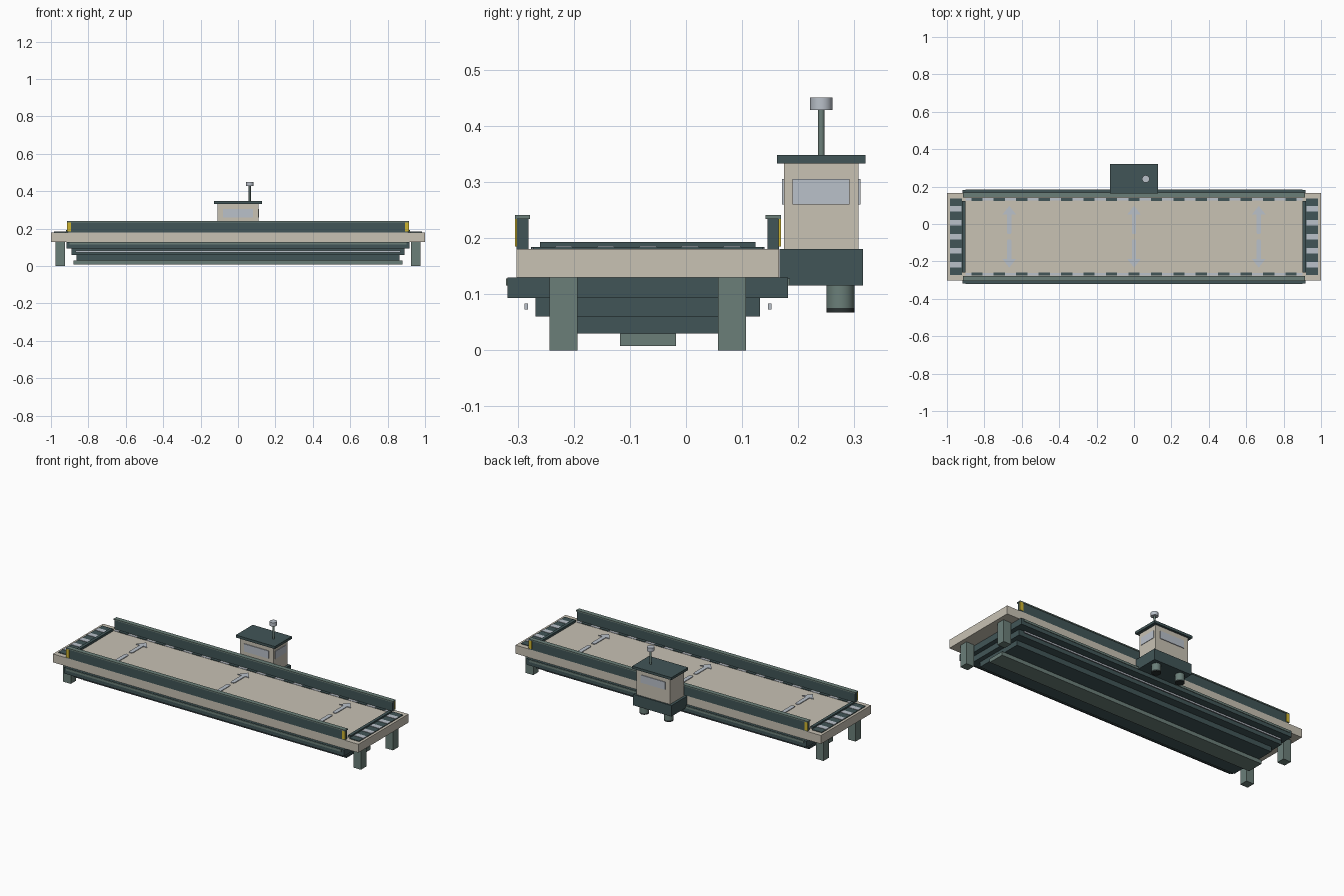
import bpy, bmesh, math

if "Cube" in bpy.data.objects:
    bpy.data.objects.remove(bpy.data.objects["Cube"])

YC = -0.068  # centre line of the deck


def mat(name, rgb):
    m = bpy.data.materials.new(name)
    m.diffuse_color = (*rgb, 1)
    m.use_nodes = True
    m.node_tree.nodes["Principled BSDF"].inputs["Base Color"].default_value = m.diffuse_color
    return m


DARK = mat("dark_green", (0.053, 0.091, 0.095))
BEIGE = mat("beige", (0.578, 0.539, 0.456))
GREEN = mat("grey_green", (0.147, 0.212, 0.191))
LIGHT = mat("light_grey", (0.491, 0.533, 0.591))
YELLOW = mat("yellow", (0.62, 0.46, 0.03))
BLACK = mat("near_black", (0.022, 0.03, 0.03))


def finish(name, bm, m):
    bmesh.ops.recalc_face_normals(bm, faces=bm.faces)
    me = bpy.data.meshes.new(name)
    bm.to_mesh(me)
    bm.free()
    me.materials.append(m)
    ob = bpy.data.objects.new(name, me)
    bpy.context.collection.objects.link(ob)
    return ob


def box(name, x, y, z, m):
    """Box from (min, max) ranges."""
    bm = bmesh.new()
    bmesh.ops.create_cube(bm, size=1)
    for v in bm.verts:
        for i, (a, b) in enumerate((x, y, z)):
            v.co[i] = a if v.co[i] < 0 else b
    return finish(name, bm, m)


def cyl(name, x, y, z, r, m, n=16):
    bpy.ops.mesh.primitive_cylinder_add(vertices=n, radius=r, depth=z[1] - z[0],
                                        location=(x, y, (z[0] + z[1]) / 2))
    ob = bpy.context.object
    ob.name = name
    ob.data.materials.append(m)
    bpy.ops.object.shade_smooth_by_angle(angle=math.radians(40))
    return ob


def span(c, h):
    return (c - h, c + h)


def side(s, a, b):
    """Range at distance a..b from the centre line, on side s."""
    return tuple(sorted((YC + s * a, YC + s * b)))


def end(s, a, b):
    return tuple(sorted((s * a, s * b)))


# Deck and stepped hull
box("deck", (-1, 1), span(YC, 0.234), (0.13, 0.18), BEIGE)
for i, (hx, hy, z0, z1) in enumerate(((0.917, 0.25, 0.093, 0.13),
                                      (0.89, 0.20, 0.06, 0.093),
                                      (0.863, 0.15, 0.03, 0.06))):
    box(f"hull_step_{i}", (-hx, hx), span(YC, hy), (z0, z1), DARK)
box("keel", (-0.88, 0.88), span(YC, 0.05), (0.008, 0.03), GREEN)

# Long sides: walls, caps, markers, rails, dashed lines
for s in (-1, 1):
    box("side_wall", (-0.91, 0.91), side(s, 0.213, 0.234), (0.18, 0.235), DARK)
    box("wall_cap", (-0.914, 0.914), side(s, 0.21, 0.237), (0.234, 0.241), GREEN)
    box("hull_strip", (-0.9, 0.9), side(s, 0.25, 0.253), (0.115, 0.128), GREEN)
    box("side_rail", (-0.87, 0.87), side(s, 0.214, 0.22), (0.073, 0.083), LIGHT)
    box("edge_line", (-0.9, 0.9), side(s, 0.193, 0.207), (0.18, 0.182), LIGHT)
    for i in range(-7, 8):
        box("edge_dash", span(i * 0.12, 0.03), side(s, 0.192, 0.208),
            (0.18, 0.184), DARK)
    for e in (-1, 1):
        box("yellow_marker", end(e, 0.893, 0.914), side(s, 0.233, 0.237),
            (0.185, 0.234), YELLOW)
        box("leg", end(e, 0.925, 0.975), side(s, 0.125, 0.175), (0, 0.13), GREEN)

# Deck ends: striped loading plates and thresholds
for e in (-1, 1):
    box("end_plate", end(e, 0.92, 0.985), span(YC, 0.205), (0.18, 0.184), DARK)
    box("threshold", end(e, 0.902, 0.92), span(YC, 0.192), (0.18, 0.193), DARK)
    for i in range(-2, 3):
        box("end_stripe", end(e, 0.922, 0.985), span(YC + i * 0.075, 0.015),
            (0.181, 0.186), LIGHT)

# Arrows painted on the deck
half = [(0.008, 0.014), (0.012, 0.024), (0.012, 0.118), (0.037, 0.118), (0, 0.165)]
outline = half + [(-x, y) for x, y in half[-2::-1]]
for cx in (-0.667, 0, 0.667):
    for s in (-1, 1):
        bm = bmesh.new()
        f = bm.faces.new([bm.verts.new((cx + x, YC + s * y, 0.18)) for x, y in outline])
        top = bmesh.ops.extrude_face_region(bm, geom=[f])["geom"]
        for v in top:
            if isinstance(v, bmesh.types.BMVert):
                v.co.z += 0.004
        finish("deck_arrow", bm, LIGHT)

# Control cabin
box("cabin_base", (-0.125, 0.125), (0.167, 0.315), (0.115, 0.18), DARK)
box("cabin", (-0.11, 0.11), (0.175, 0.307), (0.18, 0.333), BEIGE)
box("cabin_roof", (-0.128, 0.128), (0.162, 0.32), (0.333, 0.348), DARK)
box("front_window", (-0.08, 0.08), (0.171, 0.176), (0.26, 0.305), LIGHT)
box("back_window", (-0.08, 0.08), (0.306, 0.311), (0.26, 0.305), LIGHT)
box("right_window", (0.109, 0.113), (0.19, 0.291), (0.26, 0.305), LIGHT)

# Mast and thrusters
cyl("mast", 0.063, 0.241, (0.348, 0.43), 0.006, GREEN, 10)
cyl("mast_head", 0.063, 0.241, (0.428, 0.45), 0.02, LIGHT, 16)
for s in (-1, 1):
    cyl("thruster", s * 0.08, 0.275, (0.075, 0.115), 0.025, GREEN, 20)
    cyl("thruster_foot", s * 0.08, 0.275, (0.067, 0.075), 0.025, BLACK, 20)
